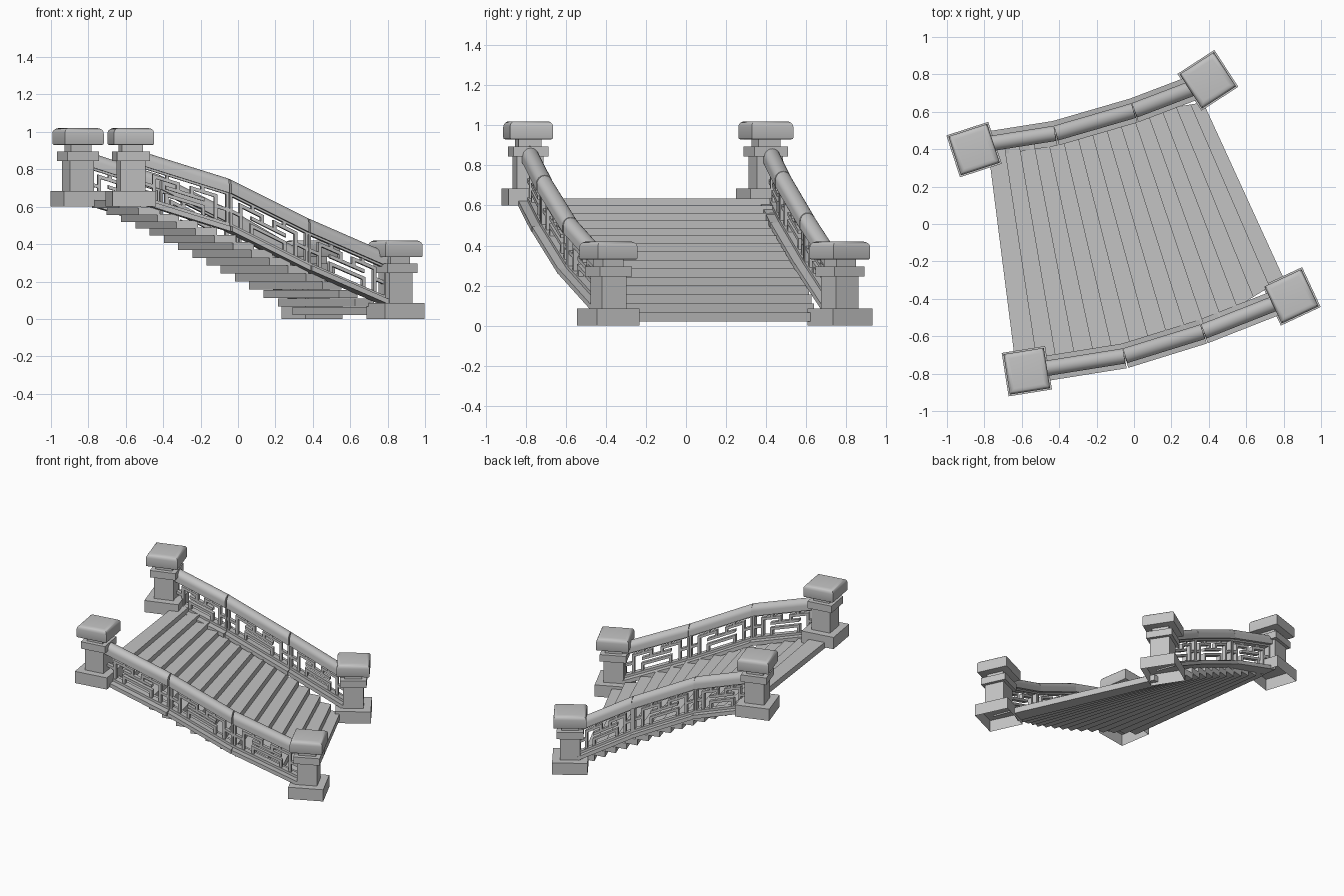
import bpy, bmesh, math
from mathutils import Vector, Matrix

cube = bpy.data.objects.get("Cube")
if cube:
    bpy.data.objects.remove(cube, do_unlink=True)

stone = bpy.data.materials.new("grey_stone")
stone.use_nodes = True
GREY = (0.55, 0.55, 0.55, 1)
stone.diffuse_color = GREY
stone.node_tree.nodes["Principled BSDF"].inputs["Base Color"].default_value = GREY


def make(name, bm, smooth=False):
    bmesh.ops.recalc_face_normals(bm, faces=bm.faces)
    mesh = bpy.data.meshes.new(name)
    bm.to_mesh(mesh)
    bm.free()
    mesh.materials.append(stone)
    obj = bpy.data.objects.new(name, mesh)
    bpy.context.collection.objects.link(obj)
    if smooth:
        bpy.ops.object.select_all(action='DESELECT')
        obj.select_set(True)
        bpy.context.view_layer.objects.active = obj
        bpy.ops.object.shade_smooth_by_angle(angle=math.radians(40))
    return obj


def loft(bm, ring_a, ring_b, cap_start=True):
    """Join two matching outlines into a solid."""
    a = [bm.verts.new(p) for p in ring_a]
    b = [bm.verts.new(p) for p in ring_b]
    n = len(a)
    for i in range(n):
        bm.faces.new((a[i], a[(i + 1) % n], b[(i + 1) % n], b[i]))
    if cap_start:
        bm.faces.new(a[::-1])
    bm.faces.new(b)


def square(size, z):
    h = size / 2
    return [Vector((x, y, z)) for x, y in ((-h, -h), (h, -h), (h, h), (-h, h))]


# Newel posts: open-bottomed plinth, shaft, collar, neck, rounded cap
def post(name, x, y, z, angle):
    place = Matrix.Translation((x, y, z)) @ Matrix.Rotation(math.radians(angle), 4, 'Z')
    bm = bmesh.new()
    for size, low, high in ((0.235, 0, 0.085), (0.135, 0.085, 0.245),
                            (0.177, 0.245, 0.295), (0.115, 0.295, 0.335)):
        loft(bm, square(size, low), square(size, high), cap_start=low > 0)
    make(name + "_post", bm).matrix_world = place

    bm = bmesh.new()
    loft(bm, square(0.218, 0.33), square(0.218, 0.42))
    top = [e for e in bm.edges if all(v.co.z > 0.4 for v in e.verts)]
    bmesh.ops.bevel(bm, geom=top, offset=0.028, segments=5, profile=0.5, affect='EDGES')
    base = [e for e in bm.edges if all(v.co.z < 0.34 for v in e.verts)]
    bmesh.ops.bevel(bm, geom=base, offset=0.008, segments=2, profile=0.5, affect='EDGES')
    make(name + "_cap", bm, True).matrix_world = place


post("upper_back", -0.855, 0.398, 0.6, 18)
post("upper_front", -0.573, -0.787, 0.6, 9)
post("lower_back", 0.395, 0.768, 0, 33)
post("lower_front", 0.842, -0.387, 0, 25)

# Fretwork bars on a unit panel: u start, v start, u end, v end
HALF_FRET = [(0, 0.45, 0.15, 0.45), (0.15, 0, 0.15, 0.78), (0.15, 0.78, 0.42, 0.78),
             (0.42, 0.54, 0.42, 0.78), (0.3, 0.54, 0.5, 0.54), (0.3, 0.78, 0.3, 1),
             (0.29, 0, 0.29, 0.3), (0.29, 0.3, 0.5, 0.3)]
FRET = HALF_FRET + [(1 - c, d, 1 - a, b) if b == d else (1 - a, b, 1 - c, d)
                    for a, b, c, d in HALF_FRET]
PANEL_LOW, PANEL_HIGH = 0.04, 0.205
RAIL = 0.041


def balustrade(name, path):
    fret, beam, rail = bmesh.new(), bmesh.new(), bmesh.new()
    for start, end in zip(path, path[1:]):
        p, q = Vector(start), Vector(end)
        run = q - p
        side = Vector((-run.y, run.x, 0)).normalized()
        length = run.length

        def at(u, w, z):
            return p + run * u + side * w + Vector((0, 0, z))

        def strip(bm, u0, u1, z0, z1, half):
            corners = ((-half, z0), (half, z0), (half, z1), (-half, z1))
            loft(bm, [at(u0, *c) for c in corners], [at(u1, *c) for c in corners])

        # Sloping base beam with a narrow sill
        strip(beam, 0, 1, 0, 0.028, 0.067)
        strip(beam, 0, 1, 0.028, 0.045, 0.022)
        # Panel stiles and fretwork
        t = 0.0095
        for u in (0.004, 1 - 0.034):
            strip(fret, u, u + 0.03, PANEL_LOW, PANEL_HIGH, 0.02)
        strip(fret, 0, 1, PANEL_HIGH - 0.012, PANEL_HIGH, 0.02)
        rise = PANEL_HIGH - PANEL_LOW
        for a, b, c, d in FRET:
            du = t / length
            strip(fret, a - du, c + du, PANEL_LOW + rise * b - (t if b == d else 0),
                  PANEL_LOW + rise * d + t, 0.014)
        # Round-topped handrail
        outline = [(-RAIL, PANEL_HIGH), (RAIL, PANEL_HIGH)]
        for i in range(13):
            ang = math.pi * i / 12
            outline.append((RAIL * math.cos(ang), 0.241 + RAIL * math.sin(ang)))
        loft(rail, [at(0.006, *c) for c in outline], [at(0.994, *c) for c in outline])
    make(name + "_fretwork", fret)
    make(name + "_beam", beam)
    make(name + "_handrail", rail, True)


balustrade("front", [(-0.52, -0.78, 0.615), (-0.05, -0.705, 0.468),
                     (0.37, -0.575, 0.258), (0.79, -0.41, 0.075)])
balustrade("back", [(-0.8, 0.425, 0.61), (-0.42, 0.485, 0.488),
                    (0, 0.607, 0.28), (0.35, 0.74, 0.075)])


# Fanned treads between the two sides
def along(points, t):
    pts = [Vector(p) for p in points]
    lengths = [(b - a).length for a, b in zip(pts, pts[1:])]
    left = t * sum(lengths)
    for a, b, seg in zip(pts, pts[1:], lengths):
        if left <= seg + 1e-6:
            return a.lerp(b, left / seg)
        left -= seg
    return pts[-1]


FRONT_EDGE = [(-0.635, -0.74), (-0.05, -0.685), (0.37, -0.555), (0.8, -0.29)]
BACK_EDGE = [(-0.78, 0.4), (-0.42, 0.475), (0, 0.59), (0.37, 0.65)]
COUNT = 15
treads = bmesh.new()
for k in range(COUNT):
    t0, t1 = k / COUNT, min((k + 1.15) / COUNT, 1)
    f = k / (COUNT - 1)
    z = 0.635 - 0.57 * f + 0.02 * math.sin(math.pi * f)
    plan = [along(FRONT_EDGE, t0), along(FRONT_EDGE, t1),
            along(BACK_EDGE, t1), along(BACK_EDGE, t0)]
    loft(treads, [(c.x, c.y, z - 0.043) for c in plan], [(c.x, c.y, z) for c in plan])
make("stair_treads", treads)
